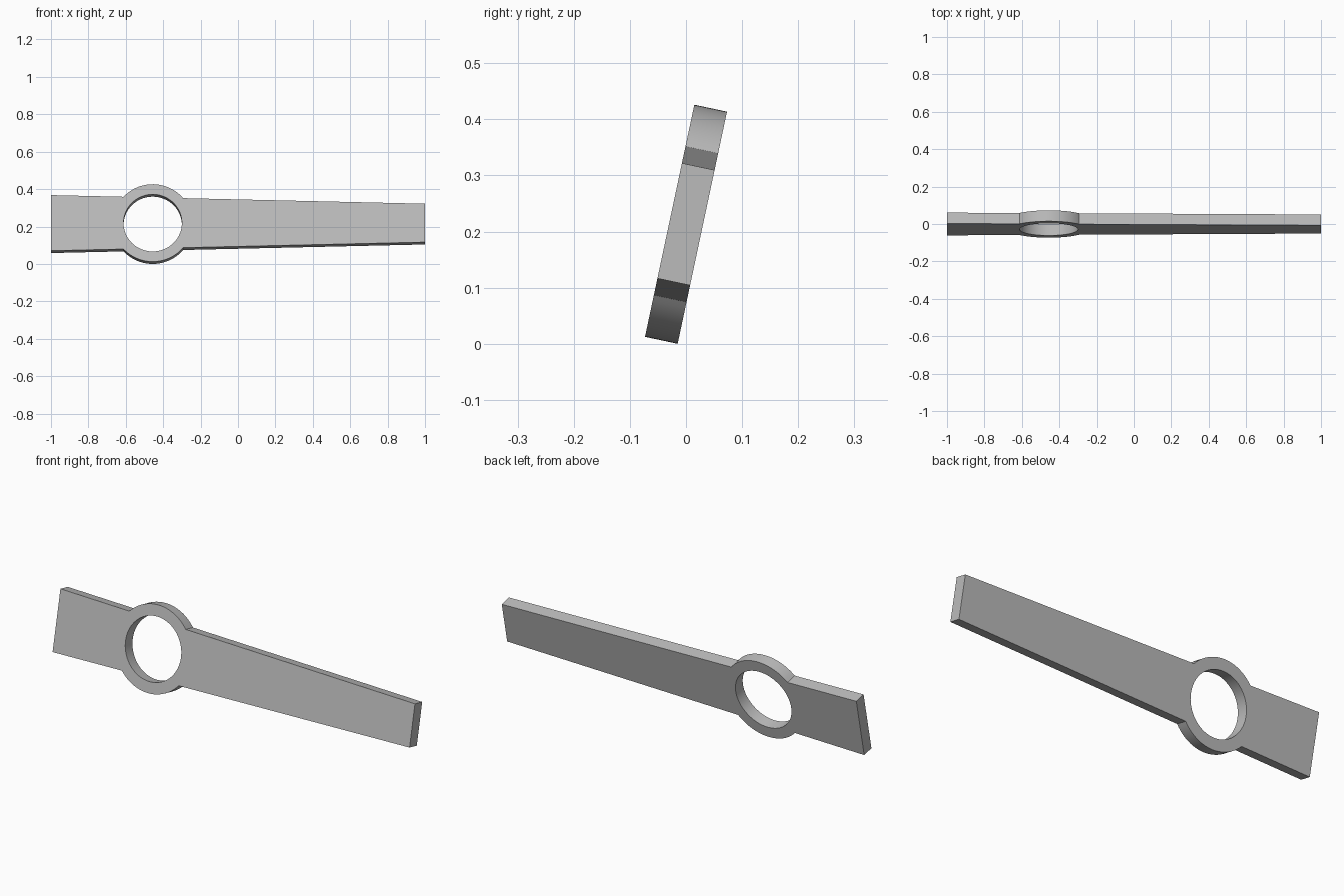
import bpy
import bmesh
from math import radians, cos, sin, sqrt, atan2, pi

default = bpy.data.objects.get("Cube")
if default:
    bpy.data.objects.remove(default, do_unlink=True)

THICKNESS = 0.0595
TILT = radians(12)
HUB_X, HUB_R, HOLE_R = -0.456, 0.2115, 0.156
LEFT_HALF, RIGHT_HALF = 0.152, 0.105     # half widths of the tapered bar at its ends
SEGMENTS = 48

steel = bpy.data.materials.new("plain grey")
steel.use_nodes = True
grey = (0.5, 0.5, 0.5, 1)
steel.diffuse_color = grey
steel.node_tree.nodes["Principled BSDF"].inputs["Base Color"].default_value = grey


def half_width(x):
    return LEFT_HALF + (RIGHT_HALF - LEFT_HALF) * (x + 1) / 2


def junction_angle(side):
    """Angle on the hub where the bar's upper edge meets it, on the given side."""
    dx = 0.15 * side
    for _ in range(20):
        dx = side * sqrt(HUB_R ** 2 - half_width(HUB_X + dx) ** 2)
    return atan2(half_width(HUB_X + dx), dx)


def arc(radius, start, end, count):
    steps = [start + (end - start) * i / count for i in range(count + 1)]
    return [(HUB_X + radius * cos(a), radius * sin(a)) for a in steps]


# Outline: upper edge from right end over the hub to the left end, then mirrored
upper = [(1, RIGHT_HALF)]
upper += arc(HUB_R, junction_angle(1), junction_angle(-1), SEGMENTS // 2)
upper += [(-1, LEFT_HALF)]
outline = upper + [(x, -y) for x, y in reversed(upper)]
hole = arc(HOLE_R, 0, 2 * pi, SEGMENTS * 2)[:-1]

# Filled profile with the round opening, extruded to a plate
profile = bpy.data.curves.new("bar_profile", "CURVE")
profile.dimensions = "2D"
profile.fill_mode = "BOTH"
profile.extrude = THICKNESS / 2
for loop in (outline, hole):
    spline = profile.splines.new("POLY")
    spline.points.add(len(loop) - 1)
    for point, (x, y) in zip(spline.points, loop):
        point.co = (x, y, 0, 1)
    spline.use_cyclic_u = True

bar = bpy.data.objects.new("tapered_bar_with_ring", profile)
bpy.context.collection.objects.link(bar)
bpy.ops.object.select_all(action="DESELECT")
bar.select_set(True)
bpy.context.view_layer.objects.active = bar
bpy.ops.object.convert(target="MESH")
bar = bpy.context.object

# Weld caps to the rims
bm = bmesh.new()
bm.from_mesh(bar.data)
bmesh.ops.remove_doubles(bm, verts=bm.verts, dist=0.0001)
bmesh.ops.recalc_face_normals(bm, faces=bm.faces)
bm.to_mesh(bar.data)
bm.free()

bar.data.materials.clear()
bar.data.materials.append(steel)
bpy.ops.object.shade_smooth_by_angle(angle=radians(20))

# Stand it up, leaning back
bar.rotation_euler = (pi / 2 - TILT, 0, 0)
bar.location.z = HUB_R * cos(TILT) + THICKNESS / 2 * sin(TILT)
